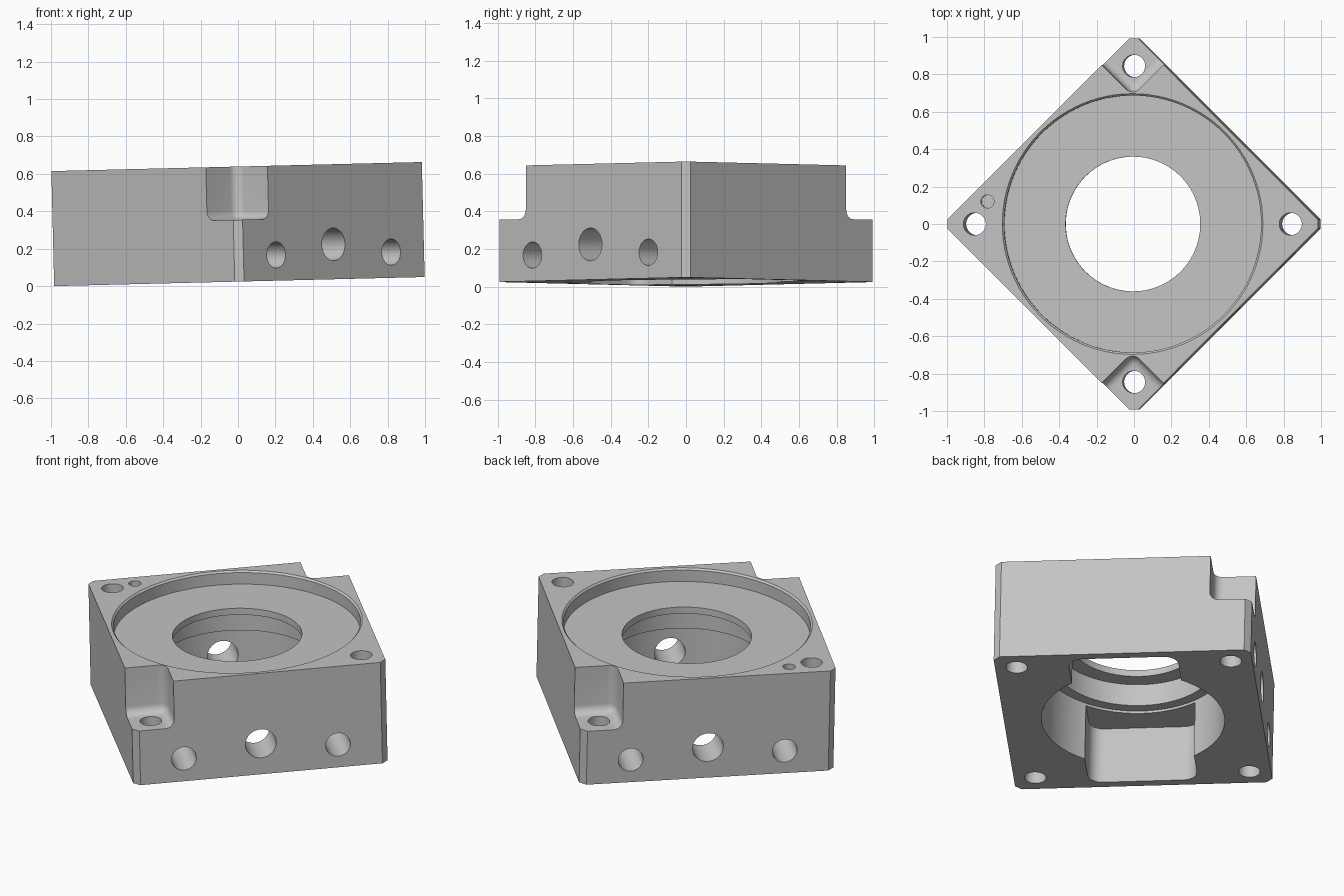
import bpy, bmesh, math
from mathutils import Matrix, Vector

if "Cube" in bpy.data.objects:
    bpy.data.objects.remove(bpy.data.objects["Cube"], do_unlink=True)

HALF, HEIGHT = 0.718, 0.615      # half side and thickness of the block
BOLT = 0.5975                    # bolt hole offset from the centre


def make_object(name, bm):
    bmesh.ops.recalc_face_normals(bm, faces=bm.faces)
    mesh = bpy.data.meshes.new(name)
    bm.to_mesh(mesh)
    bm.free()
    obj = bpy.data.objects.new(name, mesh)
    bpy.context.collection.objects.link(obj)
    return obj


def box(name, low, high, bevel=0, segments=6, vertical_only=True):
    """Box between two corners, with optional rounded edges."""
    low, high = Vector(low), Vector(high)
    bm = bmesh.new()
    bmesh.ops.create_cube(bm, size=1)
    for v in bm.verts:
        v.co = Vector([l + (c + 0.5) * (h - l) for c, l, h in zip(v.co, low, high)])
    if bevel:
        edges = [e for e in bm.edges if not vertical_only
                 or abs(e.verts[0].co.z - e.verts[1].co.z) > 0.01]
        bmesh.ops.bevel(bm, geom=edges, offset=bevel, segments=segments,
                        profile=0.5, affect='EDGES')
    return make_object(name, bm)


def turned(name, profile, sides=96):
    """Closed solid of revolution from (radius, z) points, bottom to top."""
    bm = bmesh.new()
    rings = []
    for r, z in profile:
        rings.append([bm.verts.new((r * math.cos(2 * math.pi * i / sides),
                                    r * math.sin(2 * math.pi * i / sides), z))
                      for i in range(sides)])
    for a, b in zip(rings, rings[1:]):
        for i in range(sides):
            j = (i + 1) % sides
            bm.faces.new((a[i], a[j], b[j], b[i]))
    bm.faces.new(rings[0])
    bm.faces.new(rings[-1])
    return make_object(name, bm)


def drill(name, radius, start, end):
    """Round cutter running between two points."""
    start, end = Vector(start), Vector(end)
    axis = end - start
    bm = bmesh.new()
    turn = axis.to_track_quat('Z', 'Y').to_matrix().to_4x4()
    bmesh.ops.create_cone(bm, cap_ends=True, segments=40, radius1=radius,
                          radius2=radius, depth=axis.length,
                          matrix=Matrix.Translation((start + end) / 2) @ turn)
    return make_object(name, bm)


# Block with narrow chamfers on its four upright corners
block = box("mounting_block", (-HALF, -HALF, 0), (HALF, HALF, HEIGHT),
            bevel=0.035, segments=1)

cutters = []

# Stepped central bore: lower cavity, relief bore, lip, upper recess with chamfer
floor = HEIGHT - 0.08
cutters.append(turned("bore_cutter", [
    (0.51, -0.1), (0.51, 0.36), (0.45, 0.36), (0.45, floor - 0.04),
    (0.36, floor - 0.04), (0.36, floor), (0.687, floor),
    (0.687, HEIGHT - 0.01), (0.697, HEIGHT), (0.697, HEIGHT + 0.1)]))

# Rounded slot underneath, reaching two opposite walls
cutters.append(box("slot_cutter", (-0.667, -0.305, -0.1), (0.667, 0.305, 0.345),
                   bevel=0.08))

# Rounded notches at two opposite corners
for s in (-1, 1):
    a, b = sorted((s * 0.485, s * 1.2))
    cutters.append(box("notch_cutter", (a, a, 0.33), (b, b, 1.0),
                       bevel=0.05, vertical_only=False))

# Bolt holes through every corner
for sx in (-1, 1):
    for sy in (-1, 1):
        cutters.append(drill("bolt_cutter", 0.06, (sx * BOLT, sy * BOLT, -0.1),
                             (sx * BOLT, sy * BOLT, 1.0)))

# Small locating pin hole in the top
cutters.append(drill("pin_cutter", 0.035, (-0.464, 0.634, HEIGHT - 0.2),
                     (-0.464, 0.634, 1.0)))

# Side ports: a central one into the cavity and a blind one on each side of it
for s in (-1, 1):
    cutters.append(drill("port_cutter", 0.087, (0, s * 0.4, 0.187), (0, s, 0.187)))
    for x in (-0.435, 0.435):
        cutters.append(drill("blind_cutter", 0.07, (x, s * 0.4, 0.138),
                             (x, s, 0.138)))

bpy.context.view_layer.objects.active = block
for cutter in cutters:
    cutter.hide_render = True
    mod = block.modifiers.new("cut", 'BOOLEAN')
    mod.operation, mod.solver, mod.object = 'DIFFERENCE', 'EXACT', cutter
    bpy.ops.object.modifier_apply(modifier=mod.name)
    bpy.data.objects.remove(cutter, do_unlink=True)

# Stand the block on edge-diagonal axes with its slight tilt, then settle it
block.data.transform(Matrix.Rotation(math.radians(-1.4), 4, 'Y')
                     @ Matrix.Rotation(math.radians(45), 4, 'Z'))
xs = [v.co.x for v in block.data.vertices]
zs = [v.co.z for v in block.data.vertices]
block.data.transform(Matrix.Translation((-(min(xs) + max(xs)) / 2, 0, -min(zs))))

# Plain grey metal
grey = bpy.data.materials.new("grey_metal")
grey.use_nodes = True
colour = (0.55, 0.55, 0.55, 1)
grey.diffuse_color = colour
grey.node_tree.nodes["Principled BSDF"].inputs["Base Color"].default_value = colour
block.data.materials.clear()
block.data.materials.append(grey)
for p in block.data.polygons:
    p.material_index = 0

bpy.ops.object.select_all(action='DESELECT')
block.select_set(True)
bpy.context.view_layer.objects.active = block
bpy.ops.object.shade_smooth_by_angle(angle=math.radians(30))
